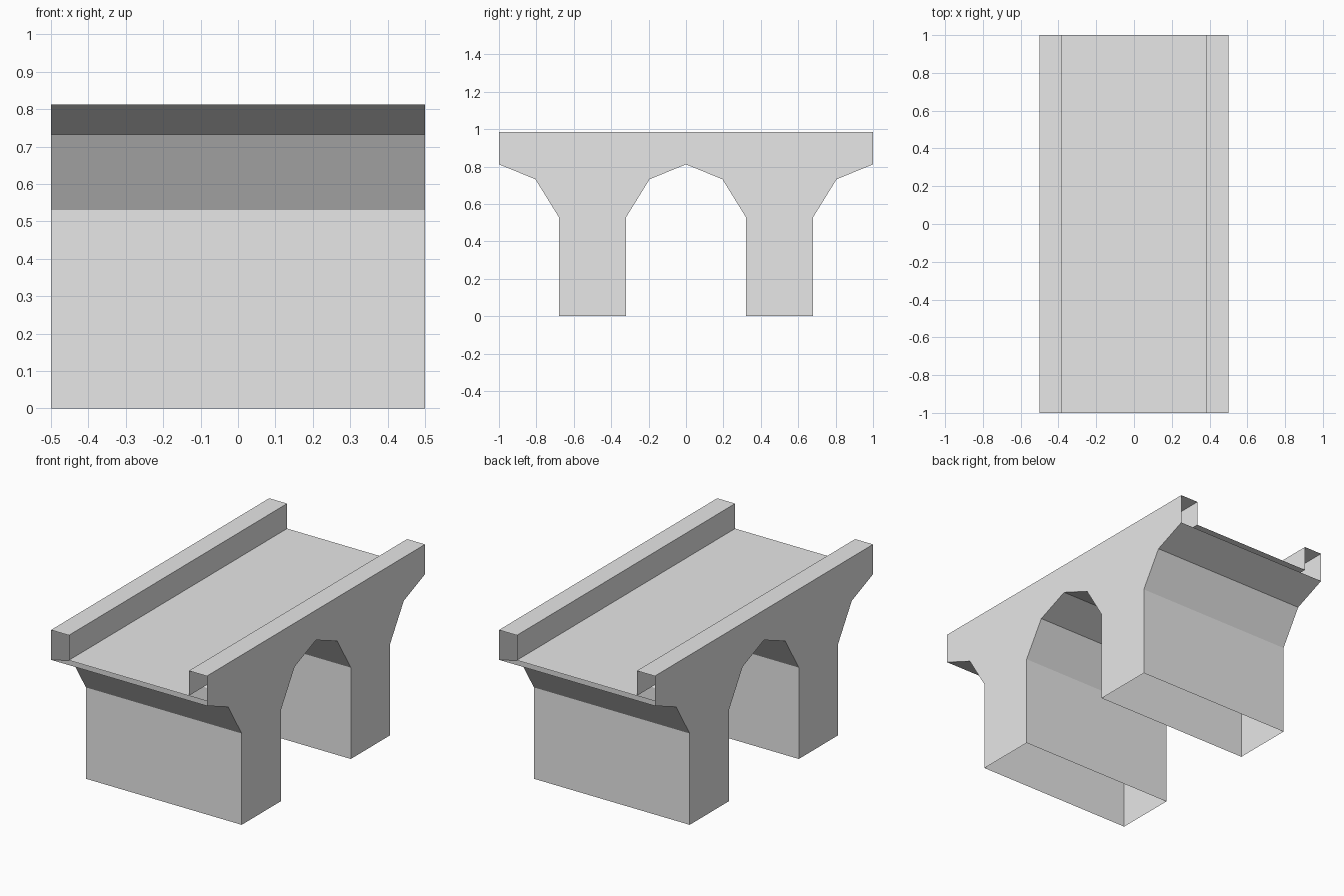
import bpy
from mathutils import Vector

cube = bpy.data.objects.get("Cube")
if cube:
    bpy.data.objects.remove(cube, do_unlink=True)

HALF_WIDTH, HALF_LENGTH = 0.5, 1.0
TOP, DECK, PARAPET_X = 0.985, 0.84, 0.385

concrete = bpy.data.materials.new("grey concrete")
concrete.use_nodes = True
grey = (0.8, 0.8, 0.8, 1)
concrete.diffuse_color = grey
concrete.node_tree.nodes["Principled BSDF"].inputs["Base Color"].default_value = grey


def make(name, verts, faces):
    mesh = bpy.data.meshes.new(name)
    mesh.from_pydata(verts, [], faces)
    mesh.materials.append(concrete)
    obj = bpy.data.objects.new(name, mesh)
    bpy.context.collection.objects.link(obj)
    return obj


def sweep(name, profile, offset, open_at=None):
    """Sweep an open profile from -offset to +offset; segments lying at height open_at stay open."""
    n = len(profile)
    offset = Vector(offset)
    points = [Vector(p) for p in profile]
    verts = [p - offset for p in points] + [p + offset for p in points]
    faces = [(i, i + 1, n + i + 1, n + i) for i in range(n - 1)
             if not (points[i].z == open_at and points[i + 1].z == open_at)]
    return make(name, verts, faces)


# Lower outline of one pier with its half arches, mirrored about the pier centre
half_pier = [(-0.5, 0.812), (-0.305, 0.732), (-0.18, 0.53), (-0.18, 0)]
pier = half_pier + [(-y, z) for y, z in reversed(half_pier)]
outline = [(y - 0.5, z) for y, z in pier] + [(y + 0.5, z) for y, z in pier[1:]]

# Piers and arch undersides, hollow and open at the foot
sweep("piers_and_arches", [(0, y, z) for y, z in outline], (HALF_WIDTH, 0, 0), open_at=0)

# Flat outer walls
wall = outline + [(HALF_LENGTH, TOP), (-HALF_LENGTH, TOP)]
for name, side in (("left_wall", 1), ("right_wall", -1)):
    order = list(range(len(wall)))[::side]
    make(name, [(side * HALF_WIDTH, y, z) for y, z in wall], [order])

# Road deck, open at both ends
sweep("road_deck", [(-PARAPET_X, 0, DECK), (PARAPET_X, 0, DECK)], (0, HALF_LENGTH, 0))

# Parapets: top and inner face, open at both ends
for name, side in (("left_parapet", 1), ("right_parapet", -1)):
    section = [(side * PARAPET_X, 0, DECK), (side * PARAPET_X, 0, TOP), (side * HALF_WIDTH, 0, TOP)]
    sweep(name, section[::side], (0, HALF_LENGTH, 0))
